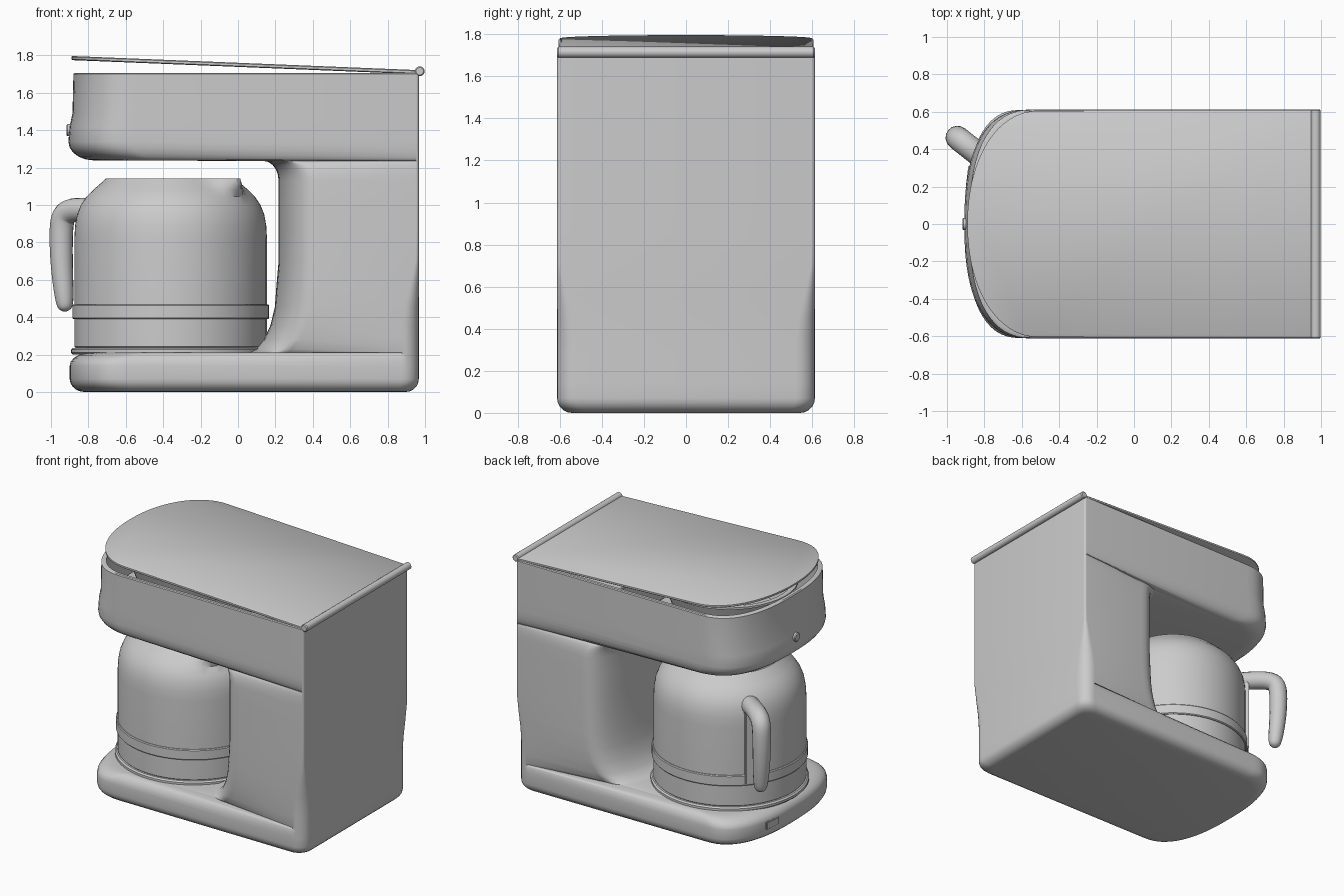
import bpy, bmesh, math
from mathutils import Matrix

if "Cube" in bpy.data.objects:
    bpy.data.objects.remove(bpy.data.objects["Cube"])

PX = -0.36                                   # carafe axis
POT = math.atan2(0.62, -0.785)               # direction of the carafe handle
QUARTER = [(math.sin(a), 1 - math.cos(a)) for a in (math.pi / 2 * i / 5 for i in range(6))]


def activate(ob, angle):
    bpy.ops.object.select_all(action='DESELECT')
    ob.select_set(True)
    bpy.context.view_layer.objects.active = ob
    if ob.type == 'CURVE':
        bpy.ops.object.convert(target='MESH')
    bpy.ops.object.shade_smooth_by_angle(angle=math.radians(angle))


def add(name, data):
    ob = bpy.data.objects.new(name, data)
    bpy.context.collection.objects.link(ob)
    return ob


def finish(name, bm, angle=40):
    bmesh.ops.recalc_face_normals(bm, faces=bm.faces)
    me = bpy.data.meshes.new(name)
    bm.to_mesh(me)
    bm.free()
    ob = add(name, me)
    activate(ob, angle)
    return ob


def outline(xf, d, n, hf, xb, hb, r, seg=32, cs=6):
    """Plan outline: bowed front at xf, rounded rectangular back at xb."""
    pts = []
    for i in range(seg + 1):
        t = -math.pi / 2 + math.pi * i / seg
        s, c = math.sin(t), max(math.cos(t), 0)
        pts.append((xf + d * (1 - c ** (2 / n)),
                    math.copysign(hf * abs(s) ** (2 / n), s)))
    for sy, order in ((1, range(cs + 1)), (-1, range(cs, -1, -1))):
        for i in order:
            a = math.pi / 2 * (1 - i / cs)
            pts.append((xb - r + r * math.cos(a), sy * (hb - r + r * math.sin(a))))
    return pts


def loft(name, rows, angle=40):
    bm = bmesh.new()
    rings = [[bm.verts.new((x, y, z)) for x, y in outline(*p)] for z, *p in rows]
    for a, b in zip(rings, rings[1:]):
        for i in range(len(a)):
            j = (i + 1) % len(a)
            bm.faces.new((a[i], a[j], b[j], b[i]))
    bm.faces.new(rings[0])
    bm.faces.new(rings[-1])
    return finish(name, bm, angle)


def revolve(name, profile, seg=64, x=PX, shape=None):
    bm = bmesh.new()
    vs = [bm.verts.new((r, 0, z)) for r, z in profile]
    es = [bm.edges.new(e) for e in zip(vs, vs[1:])]
    bmesh.ops.spin(bm, geom=vs + es, cent=(0, 0, 0), axis=(0, 0, 1),
                   angle=2 * math.pi, steps=seg)
    bmesh.ops.remove_doubles(bm, verts=bm.verts, dist=1e-4)
    if shape:
        for v in bm.verts:
            shape(v)
    bmesh.ops.translate(bm, verts=bm.verts, vec=(x, 0, 0))
    return finish(name, bm, 35)


def disc(name, r, z0, z1, b=0.006, seg=64, x=PX):
    """Closed cylinder with chamfered rims."""
    return revolve(name, [(0, z0), (r - b, z0), (r, z0 + b), (r, z1 - b), (r - b, z1), (0, z1)], seg, x)


def box(name, center, size, rot=0, bevel=0.006):
    bm = bmesh.new()
    bmesh.ops.create_cube(bm, size=1)
    bmesh.ops.scale(bm, verts=bm.verts, vec=size)
    bmesh.ops.bevel(bm, geom=bm.edges[:], offset=bevel, segments=2, affect='EDGES')
    bm.transform(Matrix.Translation(center) @ Matrix.Rotation(rot, 4, 'Z'))
    return finish(name, bm)


def row(z, xf, hf, d=0.35, inset=0.0):
    """Housing section; the back corners get rounder towards the foot."""
    k = max(0, min(1, (z - 0.35) / 0.4))
    r = 0.09 - 0.075 * k * k * (3 - 2 * k)
    return (z, xf, d, 2.5, hf, 0.967 - inset, 0.613 - inset, r)


# C-shaped housing, one loft: rounded foot, base top, column with fillets, head, hollow top
body = [row(0.07 * k, -0.82 - 0.08 * s, 0.53 + 0.08 * s, 0.3, 0.07 * (1 - s)) for s, k in QUARTER]
body += [row(0.14 + 0.07 * s, -0.90 + 0.11 * k, 0.61 - 0.07 * k, 0.3) for s, k in QUARTER]
body += [row(0.212 + 0.35 * k, 0.04 + 0.165 * s, 0.54 + 0.067 * s, 0.23) for s, k in QUARTER]
body += [row(z, 0.217, 0.608, 0.22) for z in (0.7, 0.85, 1.0)]
body += [row(1.13 + 0.105 * s, 0.217 - 0.08 * k, 0.608 - 0.05 * k, 0.22) for s, k in QUARTER]
body += [row(1.238 + 0.1 * k, -0.77 - 0.137 * s, 0.54 + 0.071 * s) for s, k in QUARTER]
body += [row(1.42, -0.90, 0.612), row(1.49, -0.885, 0.612), row(1.70, -0.88, 0.612)]
body += [row(1.706, -0.873, 0.606, inset=0.006)]
body += [row(z, -0.85, 0.586, 0.34, 0.027) for z in (1.706, 1.42)]
loft("housing", body)

# Filter basket and tank divider inside the head
revolve("filter_basket", [(0, 1.42), (0.36, 1.42), (0.44, 1.67), (0.46, 1.67),
                          (0.46, 1.685), (0.425, 1.685), (0.345, 1.44), (0, 1.44)])
box("tank_divider", (0.16, 0, 1.55), (0.025, 1.17, 0.26))

# Slightly raised lid, hinged at the back
lid = loft("lid", [(z, -0.891 + e, 0.38, 2.1, 0.605 - e, 0.975 - e, 0.608 - e, 0.005)
                   for z, e in ((-0.011, 0.006), (-0.006, 0), (0.006, 0), (0.011, 0.006))])
tilt = Matrix.Identity(4)
tilt[2][0] = -0.076 / 1.87
tilt[2][3] = 1.749
lid.data.transform(tilt)

# Hinge rod
hinge = disc("hinge_rod", 0.026, -0.613, 0.613, seg=24, x=0)
hinge.data.transform(Matrix.Translation((0.972, 0, 1.715)) @ Matrix.Rotation(math.pi / 2, 4, 'X'))

# Round button on the head, rocker switch on the base
button = disc("head_button", 0.032, -0.02, 0.018, seg=24, x=0)
button.data.transform(Matrix.Translation((-0.90, 0, 1.40)) @ Matrix.Rotation(-math.pi / 2, 4, 'Y'))
box("power_switch", (-0.878, 0.25, 0.11), (0.03, 0.13, 0.06), -0.12)

# Warming plate
disc("warming_plate", 0.533, 0.20, 0.236, 0.01)


# Carafe, with the rim pulled out into a spout opposite the handle
def spout(v):
    k = max(0, min(1, (v.co.z - 1.05) / 0.08))
    a = math.atan2(v.co.y, v.co.x) - POT - math.pi
    a = (a + math.pi) % (2 * math.pi) - math.pi
    r = v.co.xy.length
    if r > 0.1:
        f = 1 + 0.12 * k * math.exp(-(a / 0.22) ** 2) / r
        v.co.x *= f
        v.co.y *= f


revolve("carafe", [(0, 0.232), (0.505, 0.232), (0.515, 0.242), (0.515, 0.82), (0.511, 0.89),
                   (0.50, 0.95), (0.48, 1.0), (0.45, 1.045), (0.415, 1.08), (0.38, 1.11),
                   (0.345, 1.142), (0.33, 1.142), (0.36, 1.10), (0.43, 1.04),
                   (0.475, 0.96), (0.495, 0.85), (0.495, 0.26), (0, 0.26)], 80, shape=spout)

# Band around the carafe
revolve("carafe_band", [(0.51, 0.39), (0.521, 0.39), (0.526, 0.396), (0.526, 0.462),
                        (0.521, 0.468), (0.51, 0.468)])


# Carafe handle: tapered tube on a spline, plus mounting strip
def polar(r, z):
    return (PX + r * math.cos(POT), r * math.sin(POT), z)


path = [(0.46, 0.96, 1), (0.60, 0.98, 1), (0.725, 0.975, 1), (0.748, 0.89, 1), (0.745, 0.70, 0.95),
        (0.73, 0.55, 0.85), (0.72, 0.46, 0.72), (0.718, 0.438, 0.5), (0.717, 0.43, 0.1)]
cu = bpy.data.curves.new("carafe_handle", 'CURVE')
cu.dimensions = '3D'
cu.bevel_depth = 0.064
cu.bevel_resolution = 6
cu.use_fill_caps = True
sp = cu.splines.new('NURBS')
sp.points.add(len(path) - 1)
for p, (r, z, s) in zip(sp.points, path):
    p.co = (*polar(r, z), 1)
    p.radius = s
sp.order_u = 4
sp.use_endpoint_u = True
sp.resolution_u = 6
activate(add("carafe_handle", cu), 50)
box("handle_strip", polar(0.515, 0.68), (0.04, 0.10, 0.56), POT)
